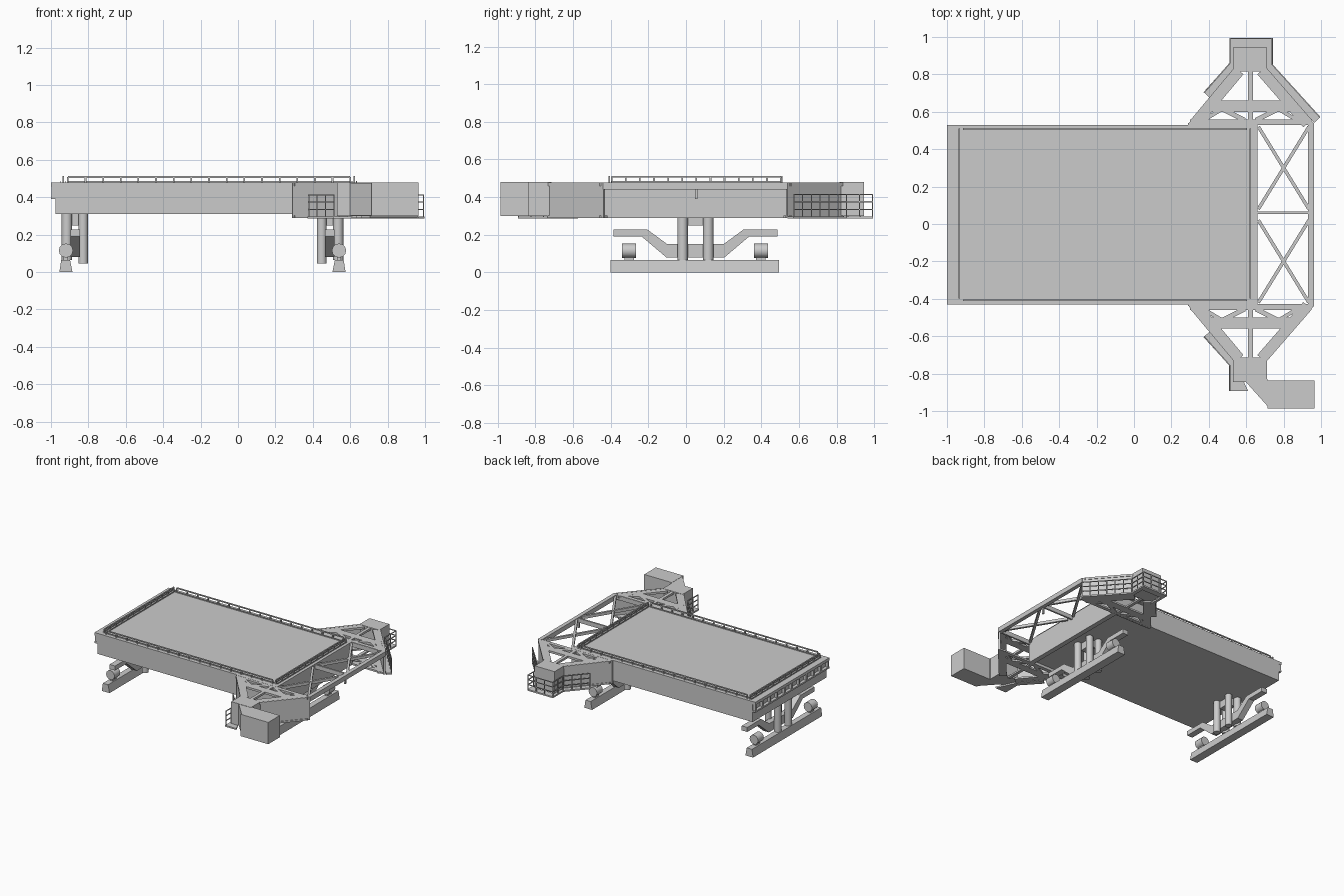
import bpy, bmesh, math
from mathutils import Vector, Matrix

if "Cube" in bpy.data.objects:
    bpy.data.objects.remove(bpy.data.objects["Cube"])

C = 0.05          # y of the symmetry line of hull and brackets
LX = -0.19        # x of the symmetry line of the legs


def prism(bm, pts, a, b, axis='z'):
    """Extrude a 2D outline from a to b along an axis."""
    put = {'z': lambda u, v, w: (u, v, w),
           'x': lambda u, v, w: (w, u, v),
           'y': lambda u, v, w: (u, w, v)}[axis]
    lo = [bm.verts.new(put(u, v, a)) for u, v in pts]
    hi = [bm.verts.new(put(u, v, b)) for u, v in pts]
    n = len(pts)
    faces = [bm.faces.new(lo), bm.faces.new(hi)]
    for i in range(n):
        j = (i + 1) % n
        faces.append(bm.faces.new((lo[i], lo[j], hi[j], hi[i])))
    bmesh.ops.recalc_face_normals(bm, faces=faces)


def box(bm, x0, x1, y0, y1, z0, z1):
    prism(bm, [(x0, y0), (x1, y0), (x1, y1), (x0, y1)], z0, z1)


def beam(bm, p, q, w, z0, z1):
    """Flat bar in plan from p to q."""
    p, q = Vector(p), Vector(q)
    d = (q - p).normalized()
    n = Vector((-d.y, d.x)) * w / 2
    prism(bm, [p + n, q + n, q - n, p - n], z0, z1)


def cyl(bm, x, y, z, r, length, axis='z', n=16):
    m = Matrix.Translation((x, y, z))
    if axis == 'y':
        m = m @ Matrix.Rotation(math.pi / 2, 4, 'X')
    bmesh.ops.create_cone(bm, cap_ends=True, segments=n, radius1=r, radius2=r,
                          depth=length, matrix=m)


def railing(bm, path, z0, z1, rails, step, t):
    """Posts and horizontal bars along a plan polyline."""
    for p, q in zip(path, path[1:]):
        p, q = Vector(p), Vector(q)
        n = max(1, round((q - p).length / step))
        for i in range(n + 1):
            c = p.lerp(q, i / n)
            box(bm, c.x - t / 2, c.x + t / 2, c.y - t / 2, c.y + t / 2, z0, z1)
        for z in rails:
            beam(bm, p, q, t, z - t / 2, z + t / 2)


def finish(bm, name, smooth=False):
    me = bpy.data.meshes.new(name)
    bm.to_mesh(me)
    bm.free()
    ob = bpy.data.objects.new(name, me)
    bpy.context.collection.objects.link(ob)
    if smooth:
        bpy.ops.object.select_all(action='DESELECT')
        bpy.context.view_layer.objects.active = ob
        ob.select_set(True)
        bpy.ops.object.shade_smooth_by_angle(angle=math.radians(40))
    return ob


# Main hull with a sill under the truss end
bm = bmesh.new()
box(bm, -0.975, 0.66, C - 0.48, C + 0.48, 0.31, 0.478)
box(bm, 0.62, 0.66, C - 0.48, C + 0.48, 0.288, 0.31)
finish(bm, "hull")

# Ribbed ledge on the left end
bm = bmesh.new()
box(bm, -1.0, -0.975, C - 0.48, C + 0.48, 0.455, 0.478)
box(bm, -1.0, -0.975, C - 0.48, C + 0.48, 0.392, 0.405)
for i in range(11):
    y = C - 0.47 + i * 0.094
    box(bm, -0.998, -0.975, y - 0.007, y + 0.007, 0.405, 0.455)
finish(bm, "end_ledge")

# Low deck railing on all four sides
bm = bmesh.new()
for s in (-1, 1):
    y = C + s * 0.458
    railing(bm, [(-0.91, y), (0.60, y)], 0.478, 0.508, [0.508], 0.094, 0.009)
    beam(bm, (-0.91, y - s * 0.012), (0.60, y - s * 0.012), 0.006, 0.478, 0.486)
for x in (-0.935, 0.622):
    railing(bm, [(x, C - 0.445), (x, C + 0.455)], 0.478, 0.508, [0.508], 0.075, 0.009)
    for o in (-0.012, 0.012):
        beam(bm, (x + o, C - 0.445), (x + o, C + 0.455), 0.004, 0.478, 0.486)
finish(bm, "deck_railing")

# Open truss along the right end
bm = bmesh.new()
beam(bm, (0.947, C - 0.49), (0.947, C + 0.49), 0.032, 0.44, 0.478)
beam(bm, (0.66, C + 0.01), (0.94, C + 0.01), 0.014, 0.44, 0.474)
for s in (-1, 1):
    beam(bm, (0.66, C + s * 0.485), (0.95, C + s * 0.485), 0.014, 0.44, 0.474)
    beam(bm, (0.665, C + s * 0.47), (0.935, C + s * 0.03), 0.018, 0.45, 0.474)
    beam(bm, (0.665, C + s * 0.03), (0.935, C + s * 0.47), 0.018, 0.45, 0.472)
box(bm, 0.93, 0.94, C - 0.003, C + 0.01, 0.39, 0.44)
finish(bm, "end_truss")

# Side brackets: slanted walls, top and bottom frames, closed head
for s, side in ((-1, "front"), (1, "back")):
    P = lambda x, d: (x, C + s * d)
    bm = bmesh.new()
    beam(bm, P(0.298, 0.485), P(0.537, 0.77), 0.014, 0.288, 0.478)
    beam(bm, P(0.955, 0.485), P(0.706, 0.77), 0.014, 0.288, 0.478)
    prism(bm, [P(0.53, 0.765), P(0.71, 0.765), P(0.71, 0.895), P(0.53, 0.895)], 0.30, 0.479)
    beam(bm, P(0.29, 0.483), P(0.66, 0.483), 0.012, 0.288, 0.478)
    finish(bm, side + "_bracket_walls")
    bm = bmesh.new()
    for z0, z1 in ((0.46, 0.477), (0.289, 0.303)):
        beam(bm, P(0.325, 0.487), P(0.562, 0.77), 0.06, z0, z1)
        beam(bm, P(0.928, 0.487), P(0.682, 0.77), 0.06, z0, z1)
        beam(bm, P(0.622, 0.48), P(0.622, 0.77), 0.026, z0, z1)
        beam(bm, P(0.39, 0.58), P(0.86, 0.58), 0.06, z0, z1)
        beam(bm, P(0.30, 0.495), P(0.95, 0.495), 0.03, z0, z1)
        for t in (-1, 1):
            beam(bm, P(0.622 + t * 0.15, 0.565), P(0.622 + t * 0.03, 0.505), 0.025, z0, z1)
            beam(bm, P(0.622 + t * 0.15, 0.565), P(0.622 + t * 0.25, 0.505), 0.02, z0, z1)
    finish(bm, side + "_bracket_frame")

# Walkways hanging round the brackets
back_left = [(0.405, 0.675), (0.372, 0.705), (0.51, 0.86), (0.51, 0.995), (0.53, 0.995), (0.53, 0.82)]
back_right = [(0.965, 0.54), (0.997, 0.572), (0.742, 0.853), (0.742, 0.995), (0.71, 0.995), (0.71, 0.82)]
front_left = [(0.405, -0.575), (0.372, -0.605), (0.508, -0.755), (0.508, -0.893), (0.61, -0.893),
              (0.53, -0.72)]
bm = bmesh.new()
for pts in (back_left, back_right, front_left):
    prism(bm, pts, 0.286, 0.298)
box(bm, 0.53, 0.71, 0.945, 0.995, 0.286, 0.298)
finish(bm, "walkway_floors")

bm = bmesh.new()
railing(bm, [(0.378, 0.705), (0.513, 0.86), (0.513, 0.992), (0.738, 0.992), (0.738, 0.853),
             (0.992, 0.573)], 0.298, 0.415, [0.413, 0.375, 0.335], 0.065, 0.006)
railing(bm, [(0.378, -0.605), (0.513, -0.757), (0.513, -0.89)],
        0.298, 0.415, [0.413, 0.375, 0.335], 0.065, 0.006)
finish(bm, "walkway_railings")

# Cabin on the front bracket and its tapered link
bm = bmesh.new()
box(bm, 0.715, 0.965, -0.987, -0.837, 0.30, 0.479)
finish(bm, "cabin")
bm = bmesh.new()
prism(bm, [(0.585, -0.83), (0.715, -0.83), (0.715, -0.975)], 0.302, 0.477)
finish(bm, "cabin_link")

# Two legs: skid, columns, rollers and cranked arm
half = [(-0.435, 0.19), (-0.435, 0.227), (-0.255, 0.227), (-0.15, 0.15)]
under = [(-0.155, 0.08), (-0.285, 0.19)]
for s, side in ((-1, "left"), (1, "right")):
    X = lambda o: LX + s * o
    bm = bmesh.new()
    prism(bm, [(X(0.765), 0), (X(0.695), 0), (X(0.708), 0.065), (X(0.755), 0.065)],
          C - 0.45, C + 0.445, 'y')
    finish(bm, side + "_skid")
    bm = bmesh.new()
    for d in (-0.068, 0.068):
        cyl(bm, X(0.725), C + d, 0.19, 0.028, 0.25)
        cyl(bm, X(0.638), C + d, 0.18, 0.026, 0.27)
    finish(bm, side + "_columns", True)
    bm = bmesh.new()
    for d in (-0.352, 0.348):
        cyl(bm, X(0.73), C + d, 0.115, 0.038, 0.075, 'y', 12)
        box(bm, X(0.73) - 0.012, X(0.73) + 0.012, C + d - 0.025, C + d + 0.025, 0.06, 0.09)
    finish(bm, side + "_rollers", True)
    bm = bmesh.new()
    outline = ([(C + y, z) for y, z in half] + [(C - y, z) for y, z in reversed(half)]
               + [(C - y, z) for y, z in reversed(under)] + [(C + y, z) for y, z in under])
    prism(bm, outline, X(0.655), X(0.705), 'x')
    box(bm, X(0.68) - 0.03, X(0.68) + 0.03, C - 0.05, C + 0.05, 0.25, 0.31)
    finish(bm, side + "_arm")
